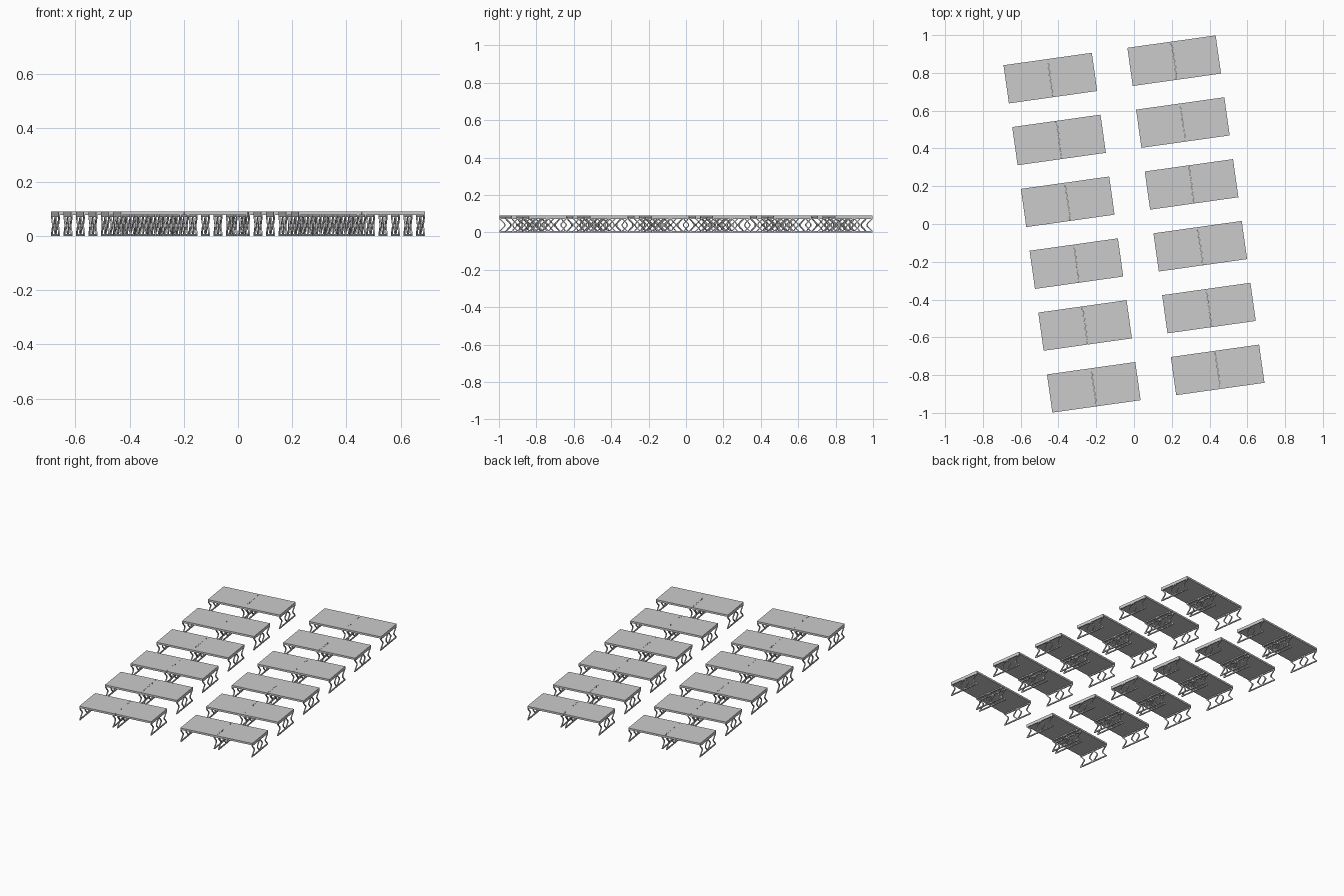
import bpy, bmesh, math
from mathutils import Matrix

if "Cube" in bpy.data.objects:
    bpy.data.objects.remove(bpy.data.objects["Cube"])

ANG = math.radians(8)
L, W, H = 0.472, 0.204, 0.09      # table length, width, height
T = 0.012                         # top thickness
R = 0.007                         # leg bar width
D = 0.006                         # leg frame depth


def prism(bm, pts, axis, a, b):
    """Extrude a closed 2D outline from a to b along the axis."""
    def at(p, t):
        return (t, p[0], p[1]) if axis == 'x' else (p[0], p[1], t)
    lo = [bm.verts.new(at(p, a)) for p in pts]
    hi = [bm.verts.new(at(p, b)) for p in pts]
    n = len(pts)
    bm.faces.new(lo[::-1])
    bm.faces.new(hi)
    for i in range(n):
        j = (i + 1) % n
        bm.faces.new((lo[i], lo[j], hi[j], hi[i]))


def finish(bm, name):
    bmesh.ops.recalc_face_normals(bm, faces=bm.faces)
    me = bpy.data.meshes.new(name)
    bm.to_mesh(me)
    bm.free()
    return me


# Table top: two boards meeting at a wavy seam
def top_mesh():
    bm = bmesh.new()
    n = 12
    seam = [(0.004 * (-1) ** i if 0 < i < n else 0, -W / 2 + W * i / n)
            for i in range(n + 1)]
    for s in (-1, 1):
        pts = [(x + s * 0.0004, y) for x, y in seam]
        pts += [(s * L / 2, W / 2), (s * L / 2, -W / 2)]
        prism(bm, pts, 'z', H - T, H)
    return finish(bm, "table_top")


# Leg frames: side-by-side waisted loops, at both ends and beside the seam
def legs_mesh():
    bm = bmesh.new()
    top, mid, bend = H - T, (H - T) / 2, 0.026
    path = [(0, 0), (0, 0.006), (bend, mid - 0.005), (bend, mid + 0.005),
            (0, top - 0.006), (0, top)]
    for xc in (-L / 2 + D / 2, -0.014, 0.014, L / 2 - D / 2):
        a, b = xc - D / 2, xc + D / 2
        for s in (-1, 1):
            # outer bar bends inward, inner bar bends outward
            for y0, d in ((W / 2, -1), (0.0, 1)):
                pts = [(s * (y0 + d * p), z) for p, z in path]
                pts += [(s * (y0 + d * (p + R)), z) for p, z in path[::-1]]
                prism(bm, pts, 'x', a, b)
            # foot and head rails
            for z in (0, top - R):
                prism(bm, [(0, z), (s * W / 2, z), (s * W / 2, z + R), (0, z + R)],
                      'x', a, b)
    return finish(bm, "table_legs")


top, legs = top_mesh(), legs_mesh()

# Two columns of six tables, the whole grid turned slightly
for c in (-1, 1):
    for r in range(6):
        m = Matrix.Rotation(ANG, 4, 'Z') @ Matrix.Translation((c * 0.331, (r - 2.5) * 0.3306, 0))
        for me in (top, legs):
            ob = bpy.data.objects.new(me.name, me)
            ob.matrix_world = m
            bpy.context.collection.objects.link(ob)
